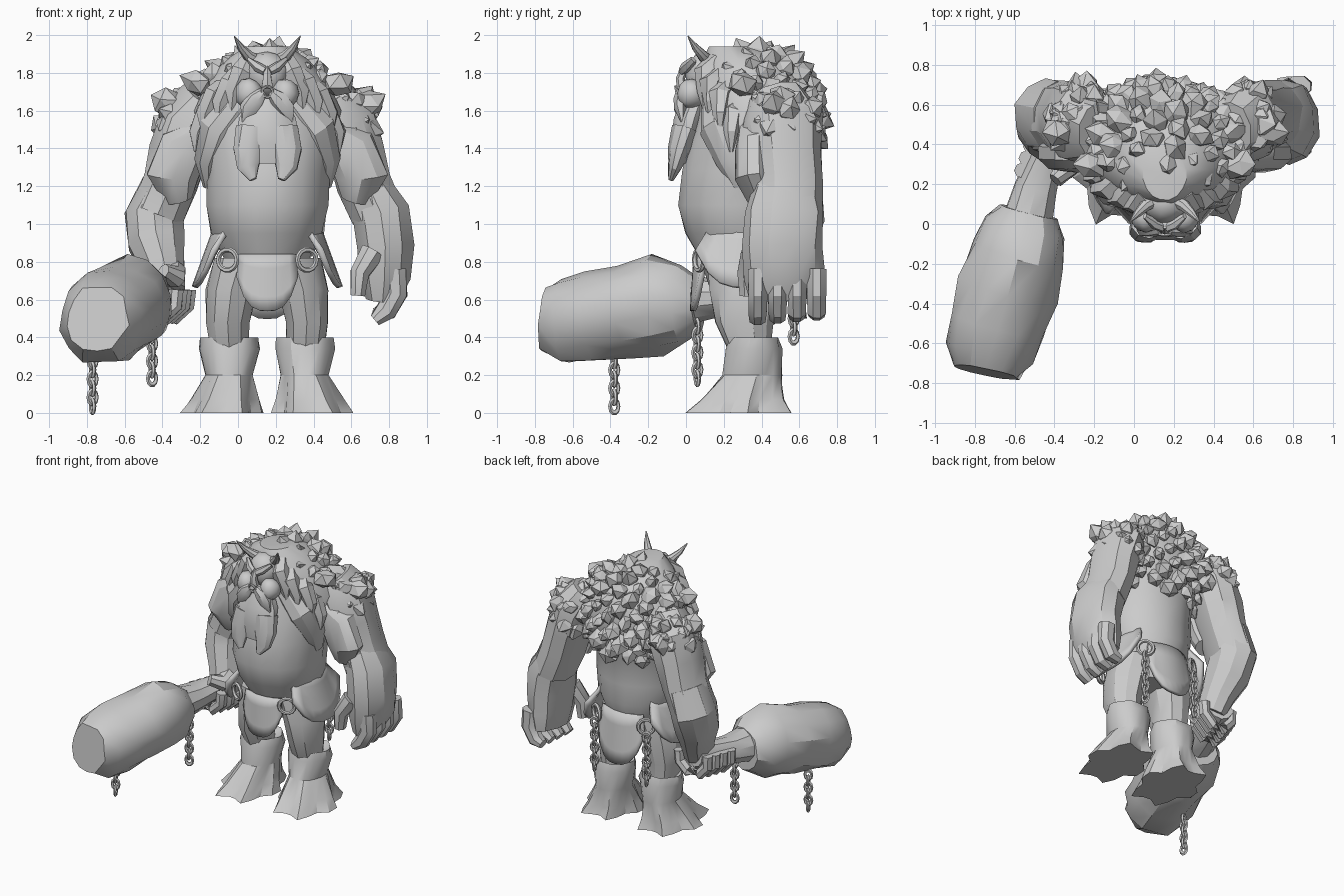
import bpy, bmesh, math, random
from mathutils import Vector, Matrix

random.seed(4)
if "Cube" in bpy.data.objects:
    bpy.data.objects.remove(bpy.data.objects["Cube"])

MID = Vector((.155, 0, 0))   # the body's mirror plane; parts are placed relative to it
UP = Vector((0, 0, 1))

stone = bpy.data.materials.new("stone grey")
stone.use_nodes = True
stone.diffuse_color = (.6, .6, .6, 1)
stone.node_tree.nodes["Principled BSDF"].inputs["Base Color"].default_value = (.6, .6, .6, 1)


def finish(name, bm, angle=30):
    """Turn a bmesh into a shaded, coloured object."""
    bmesh.ops.recalc_face_normals(bm, faces=bm.faces)
    mesh = bpy.data.meshes.new(name)
    bm.to_mesh(mesh)
    bm.free()
    obj = bpy.data.objects.new(name, mesh)
    obj.location = MID
    mesh.materials.append(stone)
    bpy.context.collection.objects.link(obj)
    bpy.ops.object.select_all(action="DESELECT")
    obj.select_set(True)
    bpy.context.view_layer.objects.active = obj
    bpy.ops.object.shade_smooth_by_angle(angle=math.radians(angle))
    return obj


def loft(bm, sections, sides=10, side=1, rough=.05, axis=None, lobes=5):
    """Skin rings of (x, y, z, half width, half depth[, lobe size]) along a path."""
    mids = [Vector((s[0] * side, s[1], s[2])) for s in sections]
    rings = []
    for i, (mid, sec) in enumerate(zip(mids, sections)):
        t = axis or (mids[min(i + 1, len(mids) - 1)] - mids[max(i - 1, 0)]).normalized()
        u = Vector((1, 0, 0))
        u = (u - t * u.dot(t)).normalized()
        v = t.cross(u)
        ring = []
        for k in range(sides):
            a = math.tau * (k + .5) / sides
            lobe = sec[5] * math.cos(lobes * a) if len(sec) > 5 else 0
            r = 1 + lobe + random.uniform(-rough, rough)
            ring.append(bm.verts.new(mid + r * (u * sec[3] * math.cos(a) + v * sec[4] * math.sin(a))))
        rings.append(ring)
    for low, high in zip(rings, rings[1:]):
        for k in range(sides):
            j = (k + 1) % sides
            bm.faces.new((low[k], low[j], high[j], high[k]))
    bm.faces.new(rings[0][::-1])
    bm.faces.new(rings[-1])


def limb(name, sections, **options):
    bm = bmesh.new()
    loft(bm, sections, **options)
    return finish(name, bm)


def rock(bm, centre, size, out=UP, stretch=1.3, detail=1, rough=.2):
    """Add a faceted lump whose long axis points outwards."""
    turn = out.to_track_quat("Z", "Y").to_matrix().to_4x4()
    place = Matrix.Translation(centre) @ turn @ Matrix.Diagonal((size, size, size * stretch, 1))
    made = bmesh.ops.create_icosphere(bm, subdivisions=detail, radius=1)["verts"]
    for v in made:
        v.co *= random.uniform(1 - rough, 1 + rough)
        v.co = place @ v.co


def ring(bm, centre, normal, radius, thick, stretch=1, steps=14, sides=6):
    """Add a ring, or a long chain link when stretched along its height."""
    turn = normal.to_track_quat("Z", "Y").to_matrix()
    grid = []
    for i in range(steps):
        a = math.tau * i / steps
        row = []
        for k in range(sides):
            b = math.tau * k / sides
            r = radius + thick * math.cos(b)
            p = turn @ Vector((r * math.cos(a), r * math.sin(a), thick * math.sin(b)))
            p.z *= stretch
            row.append(bm.verts.new(Vector(centre) + p))
        grid.append(row)
    for i in range(steps):
        n = (i + 1) % steps
        for k in range(sides):
            m = (k + 1) % sides
            bm.faces.new((grid[i][k], grid[n][k], grid[n][m], grid[i][m]))


def chain(name, x, y, top, bottom):
    bm = bmesh.new()
    count = max(3, round((top - bottom) / .045))
    for i in range(count):
        z = top + (bottom - top) * (i + .5) / count
        way = Vector((1, .4, 0)) if i % 2 else Vector((-.4, 1, 0))
        ring(bm, (x, y, z), way, .024, .011, 1.4, steps=10, sides=5)
    finish(name, bm)


def flap(name, facing, spread, top, bottom, flare):
    """Hanging curved hide plate around the hips with a rounded lower edge."""
    bm = bmesh.new()
    columns, rows = 9, 5
    grid = []
    for i in range(columns):
        s = 2 * i / (columns - 1) - 1
        a = math.radians(facing + spread * s)
        low = bottom + (top - bottom) * .6 * abs(s) ** 3
        grid.append([])
        for j in range(rows):
            f = j / (rows - 1)
            r = .28 + flare * f
            grid[i].append(bm.verts.new((r * math.cos(a), .32 + r * math.sin(a), top + (low - top) * f)))
    for i in range(columns - 1):
        for j in range(rows - 1):
            bm.faces.new((grid[i][j], grid[i + 1][j], grid[i + 1][j + 1], grid[i][j + 1]))
    solid = finish(name, bm).modifiers.new("thickness", "SOLIDIFY")
    solid.thickness = .03


# Torso with heavy belly and humped shoulders
limb("torso", [(0, .31, .66, .18, .19), (0, .32, .82, .23, .25), (0, .3, .95, .3, .31),
               (0, .28, 1.1, .33, .33), (0, .3, 1.28, .33, .32), (0, .34, 1.45, .37, .33),
               (0, .38, 1.6, .4, .32), (0, .37, 1.75, .33, .29), (0, .32, 1.87, .22, .23),
               (0, .25, 1.94, .11, .13)], sides=16, rough=.025, axis=UP)

# Shaggy clumps over the hump and back
bm = bmesh.new()
for i in range(125):
    z = 1 - 1.75 * (i + .5) / 125
    a = i * math.pi * (3 - math.sqrt(5))
    flat = math.sqrt(1 - z * z)
    out = Vector((flat * math.cos(a), flat * math.sin(a), z))
    if out.y > -.15 or z > .6:
        spot = Vector((out.x * .38, .39 + out.y * .31, 1.57 + z * .33))
        rock(bm, spot, random.uniform(.045, .075), out - UP * .4)
finish("back_fur", bm, 20)

for side, word in ((1, "left"), (-1, "right")):
    # Leg, splayed boot and foot
    limb(word + "_thigh", [(.2, .34, .3, .1, .1), (.21, .31, .48, .12, .15),
                           (.19, .31, .65, .14, .18), (.14, .31, .82, .15, .19)], side=side, axis=UP)
    limb(word + "_foot", [(.24, .28, 0, .2, .27, .16), (.225, .3, .07, .17, .22, .12),
                          (.2, .35, .2, .125, .16, .03), (.2, .36, .34, .16, .15, 0),
                          (.2, .36, .4, .15, .13, .05), (.2, .36, .37, .1, .09)],
         sides=20, side=side, rough=.03, axis=UP, lobes=6)

    # Shoulder, upper arm and muscle in front of it
    limb(word + "_upper_arm", [(.33, .47, 1.68, .12, .15), (.41, .51, 1.55, .17, .21),
                               (.47, .52, 1.38, .16, .2), (.51, .53, 1.22, .15, .19),
                               (.58, .53, 1.05, .15, .19)], side=side)
    limb(word + "_arm_muscle", [(.33, .34, 1.5, .07, .06), (.44, .36, 1.4, .14, .1),
                                (.5, .36, 1.25, .14, .1), (.47, .4, 1.13, .08, .07)], side=side)
    limb(word + "_chest_muscle", [(.12, .18, 1.66, .1, .1), (.25, .2, 1.5, .12, .12),
                                  (.31, .26, 1.34, .08, .1), (.31, .3, 1.2, .03, .05)], side=side)

    # Boulder-like shoulder clumps
    bm = bmesh.new()
    for i in range(26):
        out = Vector((random.uniform(-.3, 1) * side, random.uniform(-.7, 1), random.uniform(-.4, 1))).normalized()
        spot = Vector((.4 * side, .52, 1.55)) + Vector((out.x * .14, out.y * .16, out.z * .13))
        rock(bm, spot, random.uniform(.045, .075), out)
    for tip in ((.53, .46, 1.64), (.49, .56, 1.58), (.37, .3, 1.74)):
        rock(bm, Vector((tip[0] * side, *tip[1:])), .075, Vector((side, 0, .5)), 1.2)
    finish(word + "_shoulder_fur", bm, 20)

    # Mane locks running from the neck to the shoulder
    bm = bmesh.new()
    for x, y, z in ((.13, .1, 1.8), (.2, .13, 1.74), (.28, .18, 1.68), (.32, .24, 1.58)):
        loft(bm, [(x * .7, y + .06, z + .06, .06, .06), (x, y, z, .065, .06),
                  (x + .05, y, z - .1, .05, .04), (x + .06, y, z - .2, .008, .01)], sides=6, side=side, rough=.12)
    finish(word + "_mane", bm)

    # Curved horn, brow, cheek and moustache
    limb(word + "_horn", [(.05, .12, 1.86, .035, .035), (.1, .09, 1.89, .03, .03),
                          (.14, .05, 1.935, .02, .02), (.175, .01, 1.995, .003, .003)], sides=8, side=side, rough=0)
    limb(word + "_brow", [(.01, -.02, 1.81, .025, .022), (.05, 0, 1.83, .025, .03),
                          (.1, .04, 1.87, .012, .02)], sides=6, side=side)
    bm = bmesh.new()
    rock(bm, Vector((.095 * side, .03, 1.69)), .075, detail=2, stretch=1.1, rough=.06)
    loft(bm, [(.02, -.03, 1.7, .025, .025), (.06, -.03, 1.66, .05, .035),
              (.1, -.03, 1.61, .05, .035), (.13, -.02, 1.54, .008, .008)], sides=7, side=side)
    finish(word + "_cheek", bm, 40)

    # Beard lobe
    limb(word + "_beard_tip", [(.08, 0, 1.5, .09, .075), (.1, -.035, 1.39, .085, .06),
                               (.1, -.06, 1.3, .06, .035), (.075, -.08, 1.235, .02, .015)], side=side)

    # Hip plate, front and back belt rings with a chain
    flap(word + "_hip_plate", 90 - 90 * side, 42, 1.0, .67, .12)
    bm = bmesh.new()
    ring(bm, (.21 * side, .07, .81), Vector((.5 * side, -1, 0)), .055, .014)
    ring(bm, (.21 * side, .56, .81), Vector((.6 * side, 1, 0)), .055, .014)
    finish(word + "_belt_rings", bm)
    chain(word + "_belt_chain", .22 * side, .57, .76, .38)

# Head, nose, ring and middle of the beard
bm = bmesh.new()
rock(bm, Vector((0, .11, 1.79)), .115, detail=2, stretch=1.1, rough=.04)
finish("head", bm)
limb("nose", [(0, -.005, 1.83, .018, .02), (0, -.03, 1.77, .025, .025), (0, -.02, 1.72, .035, .03)], sides=6)
bm = bmesh.new()
ring(bm, (0, -.05, 1.7), Vector((0, 1, .2)), .028, .008)
finish("nose_ring", bm)
limb("beard", [(0, .06, 1.67, .09, .08), (0, .02, 1.56, .15, .09),
               (0, -.01, 1.43, .17, .075), (0, -.03, 1.32, .13, .04)], sides=12, axis=UP)
flap("front_cloth", -90, 33, .84, .54, .02)
flap("back_cloth", 90, 38, .88, .5, .04)

# Hanging left forearm and curled hand
limb("left_forearm", [(.53, .53, 1.2, .12, .17), (.6, .52, 1.05, .16, .21), (.625, .51, .88, .155, .22),
                      (.62, .52, .72, .14, .21), (.61, .53, .6, .09, .19)])
bm = bmesh.new()
for k in range(4):
    y = .38 + k * .104
    loft(bm, [(.67, y, .76, .07, .056), (.68, y, .63, .065, .054),
              (.63, y, .54, .06, .052), (.57, y, .49 + k * .01, .035, .045)], sides=8)
loft(bm, [(.56, .36, .85, .07, .07), (.49, .33, .74, .055, .06), (.48, .33, .62, .04, .05)], sides=8)
finish("left_fingers", bm)

# Right forearm reaching forward and its fist around the handle
limb("right_forearm", [(-.54, .53, 1.2, .13, .18), (-.6, .54, 1.04, .16, .19), (-.59, .49, .9, .155, .17),
                       (-.55, .43, .76, .12, .14), (-.53, .38, .64, .1, .12)])
bm = bmesh.new()
for k in range(4):
    mid = Vector((-.6 + k * .022, .27 + k * .06, .62))
    arc = [math.radians(a) for a in (160, 200, 245, 290, 335, 375)]
    loft(bm, [(mid.x + .125 * math.cos(a), mid.y, mid.z + .125 * math.sin(a), .04, .04) for a in arc], sides=7,
         rough=.03)
loft(bm, [(-.5, .36, .74, .07, .07), (-.49, .28, .72, .06, .06), (-.55, .22, .75, .04, .04)], sides=8)
finish("right_fingers", bm)

# Rough trunk club with hanging chains
limb("club_handle", [(-.55, .46, .65, .09, .09), (-.6, .32, .63, .085, .085),
                     (-.65, .18, .61, .11, .1), (-.69, .02, .6, .13, .13)])
limb("club_head", [(-.68, .06, .58, .15, .15), (-.7, -.02, .575, .21, .21), (-.74, -.15, .575, .245, .26),
                   (-.79, -.32, .54, .25, .25), (-.84, -.5, .51, .25, .24),
                   (-.88, -.65, .49, .22, .235), (-.9, -.745, .5, .17, .17)],
     sides=14, rough=.075)
chain("club_front_chain", -.925, -.38, .3, .01)
chain("club_rear_chain", -.61, .06, .48, .16)
